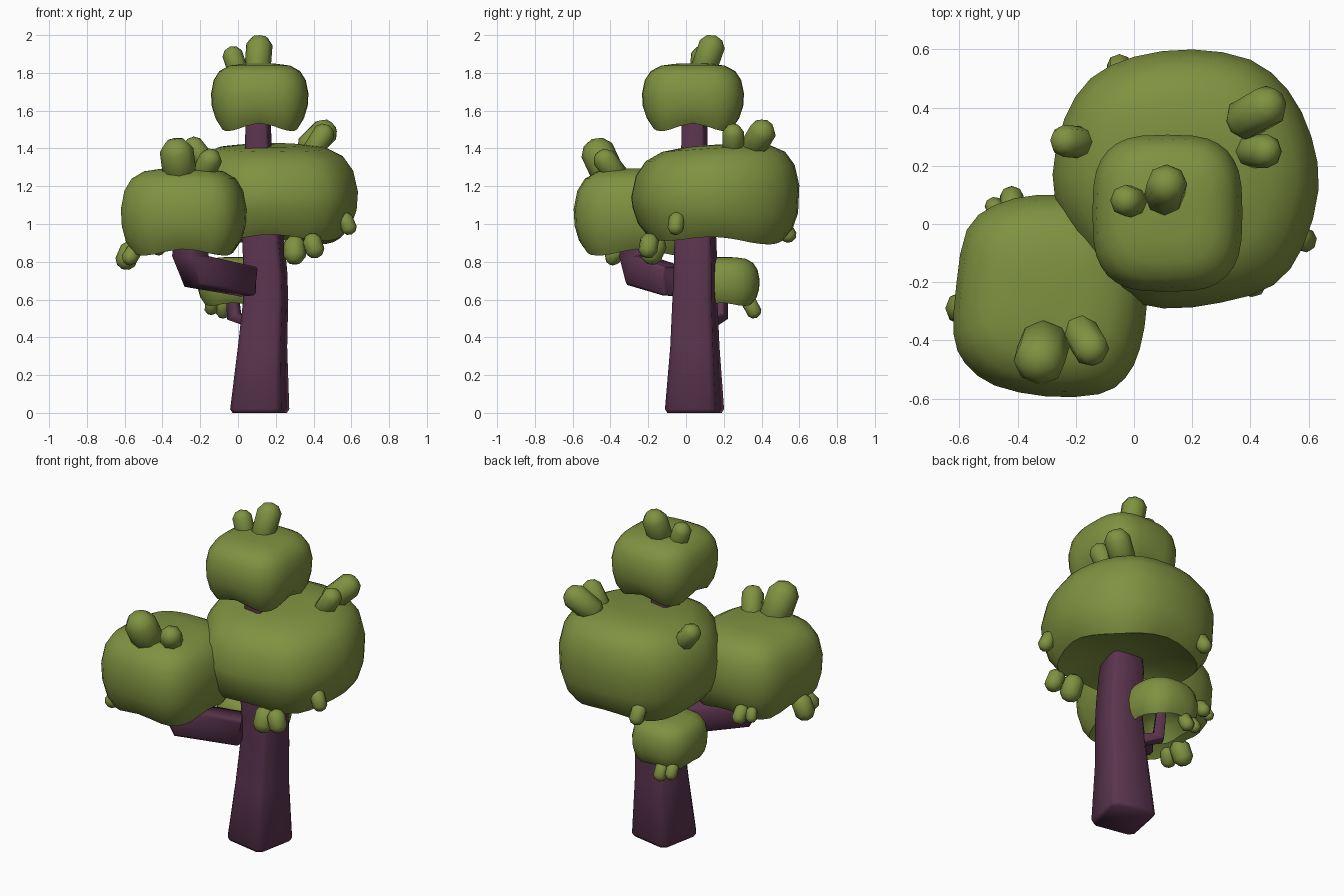
import bpy, bmesh, math
from mathutils import Vector

if "Cube" in bpy.data.objects:
    bpy.data.objects.remove(bpy.data.objects["Cube"])


def material(name, rgb):
    m = bpy.data.materials.new(name)
    m.diffuse_color = (*rgb, 1)
    m.use_nodes = True
    m.node_tree.nodes["Principled BSDF"].inputs["Base Color"].default_value = m.diffuse_color
    return m


LEAF = material("leaf green", (0.215, 0.285, 0.052))
BARK = material("purple bark", (0.105, 0.035, 0.078))


def finish(name, bm, mat, angle):
    bmesh.ops.recalc_face_normals(bm, faces=bm.faces)
    me = bpy.data.meshes.new(name)
    bm.to_mesh(me)
    bm.free()
    me.materials.append(mat)
    ob = bpy.data.objects.new(name, me)
    bpy.context.collection.objects.link(ob)
    bpy.ops.object.select_all(action='DESELECT')
    ob.select_set(True)
    bpy.context.view_layer.objects.active = ob
    bpy.ops.object.shade_smooth_by_angle(angle=math.radians(angle))
    return ob


def bridge(bm, rings):
    for a, b in zip(rings, rings[1:]):
        n = len(a)
        for i in range(n):
            bm.faces.new((a[i], a[(i + 1) % n], b[(i + 1) % n], b[i]))


def limb(name, path, ref):
    """Square limb with chamfered corners; path = [(point, half width)]."""
    bm = bmesh.new()
    pts = [Vector(p) for p, _ in path]
    rings = []
    for i, (_, h) in enumerate(path):
        t = (pts[min(i + 1, len(pts) - 1)] - pts[max(i - 1, 0)]).normalized()
        if ref.z == 0 and abs(t.z) > 0.9:
            t = Vector((0, 0, 1))
        u = (ref - t * ref.dot(t)).normalized()
        v = t.cross(u)
        c = 0.8
        sect = [(1, -c), (1, c), (c, 1), (-c, 1), (-1, c), (-1, -c), (-c, -1), (c, -1)]
        rings.append([bm.verts.new(pts[i] + u * a * h + v * b * h) for a, b in sect])
    bridge(bm, rings)
    bm.faces.new(rings[0])
    bm.faces.new(rings[-1])
    return finish(name, bm, BARK, 60)


# leaf clump profile from top to rim: (outline scale, height fraction)
PROFILE = [(.35, .995), (.63, .965), (.83, .88), (.945, .74), (1, .53),
           (.985, .34), (.92, .18), (.81, .07)]


def clump(name, outline, z0, z1, hollow=.2, dip=.07, tilt=0):
    """Rounded cushion: plan outline lofted by PROFILE, with hollow underside."""
    bm = bmesh.new()
    # round the outline with one interpolated point per side
    ps = [Vector(p) for p in outline]
    m = len(ps)
    outline = []
    for i in range(m):
        outline += [ps[i], (9 * (ps[i] + ps[(i + 1) % m]) - ps[i - 1] - ps[(i + 2) % m]) / 16]
    n = len(outline)
    cx = (min(p[0] for p in outline) + max(p[0] for p in outline)) / 2
    cy = (min(p[1] for p in outline) + max(p[1] for p in outline)) / 2
    h = z1 - z0
    prof = PROFILE + [(.56, .07 + hollow * .5), (.28, .07 + hollow * .9)]
    rings = []
    for k, (s, f) in enumerate(prof):
        low = max(0, .4 - f) / .4 if k < 8 else 0
        ring = []
        for x, y in outline:
            a = math.atan2(y - cy, x - cx)
            z = z0 + h * (f - dip * low * math.sin(2 * a) ** 2)
            z += tilt * (y - cy) * s * (1 if f > .5 else -.5)
            ring.append(bm.verts.new((cx + (x - cx) * s, cy + (y - cy) * s, z)))
        rings.append(ring)
    bridge(bm, rings)
    for ring, z in ((rings[0], z1), (rings[-1], z0 + h * (.07 + hollow))):
        c = bm.verts.new((cx, cy, z))
        for i in range(n):
            bm.faces.new((ring[i], ring[(i + 1) % n], c))
    return finish(name, bm, LEAF, 60)


def square_round(cx, cy, rx, ry, n=16, e=.66):
    pts = []
    for i in range(n):
        a = 2 * math.pi * (i + .5) / n
        c, s = math.cos(a), math.sin(a)
        pts.append((cx + rx * math.copysign(abs(c) ** e, c),
                    cy + ry * math.copysign(abs(s) ** e, s)))
    return pts


def bud(name, a, b, r):
    """Faceted capsule from a to b."""
    a, b = Vector(a), Vector(b)
    d = b - a
    bm = bmesh.new()
    bmesh.ops.create_uvsphere(bm, u_segments=8, v_segments=5, radius=r)
    q = Vector((0, 0, 1)).rotation_difference(d)
    for v in bm.verts:
        co = v.co.copy()
        co.z += math.copysign(d.length / 2, co.z)
        v.co = (a + b) / 2 + q @ co
    return finish(name, bm, LEAF, 50)


# trunk and branches
tw = math.radians(-11)
limb("trunk", [((.115, .045, 0), .127), ((.115, .045, .02), .138), ((.13, .047, .35), .115),
               ((.147, .047, .6), .105), ((.145, .05, .75), .102), ((.133, .05, .92), .098),
               ((.11, .045, 1.3), .064), ((.105, .045, 1.62), .058)],
     Vector((math.cos(tw), math.sin(tw), 0)))
side = Vector((.707, -.707, 0))
limb("side_branch", [((.065, -.055, .695), .068), ((.055, -.06, .695), .077),
                     ((-.225, -.235, .75), .083), ((-.252, -.257, .83), .076),
                     ((-.25, -.25, .97), .07)], side)
limb("small_branch", [((.06, .14, .485), .028), ((-.02, .182, .51), .032),
                      ((-.035, .19, .68), .026)], Vector((.5, .86, 0)))

# leaf clumps
clump("main_leaves", [(.635, .12), (.61, .3), (.53, .46), (.4, .565), (.2, .6), (0, .575),
                      (-.15, .5), (-.24, .36), (-.28, .17), (-.25, .03), (-.17, -.1),
                      (-.05, -.24), (.1, -.29), (.3, -.27), (.48, -.21), (.58, -.08)],
      .895, 1.42, hollow=.13, dip=.07, tilt=.07)
clump("side_leaves", [(.045, -.27), (.035, -.1), (-.03, .03), (-.15, .09), (-.33, .1),
                      (-.48, .065), (-.575, -.02), (-.61, -.2), (-.62, -.38), (-.58, -.48),
                      (-.48, -.555), (-.3, -.593), (-.12, -.585), (-.03, -.53), (.02, -.43)],
      .835, 1.295, hollow=.15, dip=.09)
clump("top_leaves", square_round(.115, .037, .258, .27), 1.51, 1.85, dip=.15)
clump("small_leaves", square_round(-.025, .19, .19, .2, 12, .78), .565, .825, hollow=.42, dip=.08)

# buds: base, tip, radius
BUDS = [
    ((.105, .1, 1.84), (.112, .132, 1.93), .073), ((.0, .075, 1.81), (-.025, .08, 1.885), .057),
    ((.39, .365, 1.42), (.45, .4, 1.48), .076), ((.405, .25, 1.4), (.45, .25, 1.472), .06),
    ((-.18, .28, 1.34), (-.232, .285, 1.405), .058), ((-.05, .52, .98), (-.05, .54, .945), .045),
    ((.57, -.05, 1.02), (.585, -.055, .985), .044), ((.3, -.165, .88), (.3, -.18, .845), .062),
    ((.395, -.195, .9), (.405, -.2, .87), .053),
    ((-.312, -.425, 1.29), (-.322, -.46, 1.365), .094), ((-.18, -.375, 1.27), (-.15, -.425, 1.335), .065),
    ((-.575, -.29, .85), (-.59, -.29, .815), .059), ((-.555, -.37, .85), (-.57, -.385, .825), .045),
    ((-.42, .07, .9), (-.42, .09, .875), .042), ((-.475, .05, .9), (-.48, .06, .88), .034),
    ((-.08, .34, .575), (-.08, .358, .54), .041), ((-.14, .33, .58), (-.142, .345, .555), .037),
]
for i, (a, b, r) in enumerate(BUDS):
    bud("leaf_bud_%d" % (i + 1), a, b, r)
